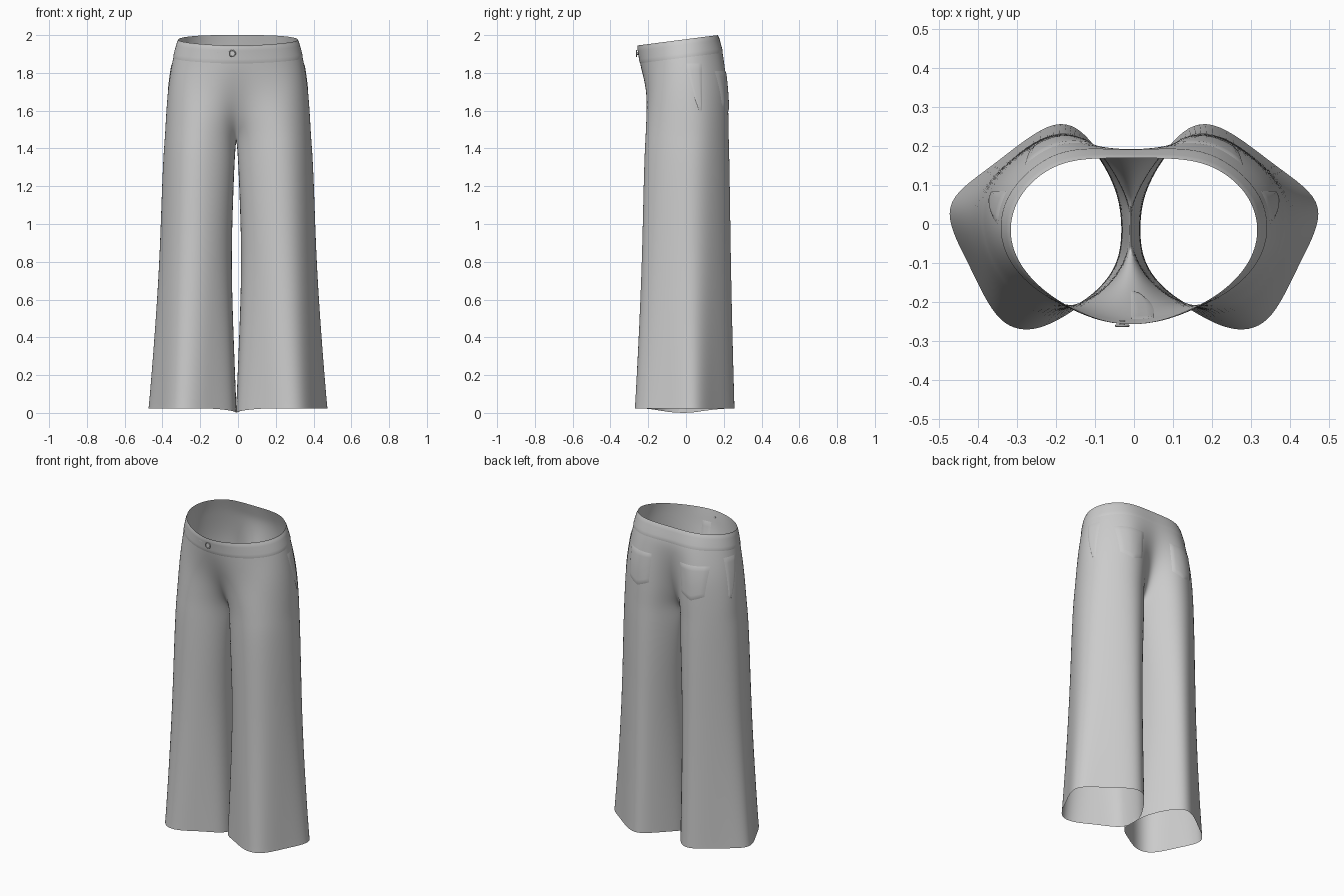
import bpy, bmesh, math
from mathutils import Vector
from mathutils.bvhtree import BVHTree

if "Cube" in bpy.data.objects:
    bpy.data.objects.remove(bpy.data.objects["Cube"])

# Half cross-sections (x, y): centre front -> outer side -> centre back
WAIST = [(0, -.257), (.08, -.246), (.16, -.213), (.235, -.165), (.295, -.095),
         (.316, -.01), (.285, .08), (.2, .148), (.1, .167), (0, .168)]
YOKE = [(0, -.24), (.09, -.232), (.18, -.205), (.26, -.16), (.325, -.09),
        (.347, 0), (.315, .095), (.215, .18), (.11, .2), (0, .195)]
HIP = [(0, -.203), (.09, -.212), (.185, -.202), (.28, -.165), (.345, -.09),
       (.37, .01), (.335, .115), (.22, .213), (.105, .21), (0, .175)]
SEAT = [(0, -.145), (.07, -.187), (.185, -.211), (.285, -.177), (.357, -.09),
        (.38, .022), (.34, .128), (.208, .223), (.087, .2), (0, .125)]
# Closed leg sections: the last two points lie on the inner leg
CROTCH = [(0, -.08), (.055, -.16), (.18, -.213), (.29, -.185), (.363, -.09),
          (.384, .028), (.34, .132), (.205, .226), (.08, .185), (0, .07), (0, .02), (0, -.03)]
KNEE = [(.06, -.13), (.12, -.19), (.215, -.232), (.315, -.205), (.385, -.095),
        (.415, .035), (.345, .14), (.2, .24), (.11, .195), (.055, .11), (.032, .03), (.032, -.06)]
HEM = [(.03, -.135), (.13, -.205), (.24, -.265), (.345, -.246), (.42, -.1),
       (.478, .045), (.36, .145), (.2, .262), (.1, .2), (.03, .1), (.003, .03), (.003, -.06)]


def mix(a, b, t):
    return [(p[0] + (q[0] - p[0]) * t, p[1] + (q[1] - p[1]) * t) for p, q in zip(a, b)]


def tighten(ring, pelvis):
    """Push points outwards so the subdivided surface passes through them."""
    out, n = [], len(ring)
    for i, (x, y) in enumerate(ring):
        a, b = ring[i - 1], ring[(i + 1) % n]
        if pelvis:
            if i > 9:
                out.append((x, y))
                continue
            if i == 0:
                a = (-b[0], b[1])
            if i == 9:
                b = (-a[0], a[1])
        out.append((x + (2 * x - a[0] - b[0]) / 5.5, y + (2 * y - a[1] - b[1]) / 5.5))
    return out


# (section, front z, back z), top to bottom
levels = [(WAIST, 1.945, 2.0), (mix(WAIST, YOKE, .55), 1.89, 1.94), (YOKE, 1.83, 1.88),
          (HIP, 1.7, 1.73), (SEAT, 1.56, 1.57), (CROTCH, 1.465, 1.465),
          (mix(CROTCH, KNEE, .3), 1.37, 1.37), (mix(CROTCH, KNEE, .65), 1.12, 1.12),
          (KNEE, .8, .8), (mix(KNEE, HEM, .45), .4, .4), (mix(KNEE, HEM, .93), .06, .06),
          (HEM, .024, .024)]

# Trousers shell: both halves welded along the centre seam
bm = bmesh.new()
for s in (1, -1):
    rows = []
    for k, (ring, zf, zb) in enumerate(levels):
        row = []
        for i, (x, y) in enumerate(tighten(ring, k < 6)):
            t = (y - ring[0][1]) / (ring[9][1] - ring[0][1]) if zf != zb else 0
            z = zf + (zb - zf) * min(1, max(0, t))
            if k == 11:
                z -= .024 if i > 9 else .012 if i in (0, 9) else 0
            row.append(bm.verts.new((s * x, y, z)))
        rows.append(row)
    for k in range(len(rows) - 1):
        n = 9 if k < 5 else 12
        for i in range(n):
            j = (i + 1) % 12
            bm.faces.new((rows[k][i], rows[k][j], rows[k + 1][j], rows[k + 1][i]))
seam = [v for v in bm.verts if abs(v.co.x) < 1e-5]
bmesh.ops.remove_doubles(bm, verts=seam, dist=1e-4)
for v in bm.verts:
    v.co.x -= .009 * max(0, 1 - abs(v.co.x) / .25)
bmesh.ops.recalc_face_normals(bm, faces=bm.faces)


def make(name, bm):
    me = bpy.data.meshes.new(name)
    bm.to_mesh(me)
    bm.free()
    ob = bpy.data.objects.new(name, me)
    bpy.context.collection.objects.link(ob)
    for p in me.polygons:
        p.use_smooth = True
    return ob


trousers = make("trousers", bm)
sub = trousers.modifiers.new("smooth", 'SUBSURF')
sub.levels = sub.render_levels = 3
bpy.context.view_layer.update()
cloth = BVHTree.FromObject(trousers, bpy.context.evaluated_depsgraph_get())


def patch(name, ray, nu, nv, off=.004, wrap=False):
    """Sewn-on panel: a grid of rays projected on the cloth, edges tucked down."""
    bm = bmesh.new()
    grid = []
    for a in range(nu + (0 if wrap else 1)):
        col = []
        for b in range(nv + 1):
            o, d = ray(a / nu, b / nv)
            hit = cloth.ray_cast(o, d)[0]
            edge = b in (0, nv) or (not wrap and a in (0, nu))
            col.append(bm.verts.new(hit - d * (off * (.2 if edge else 1))) if hit else None)
        grid.append(col)
    for a in range(nu):
        c, d = grid[a], grid[(a + 1) % len(grid)]
        for b in range(nv):
            q = (c[b], d[b], d[b + 1], c[b + 1])
            if all(q):
                bm.faces.new(q)
    bmesh.ops.recalc_face_normals(bm, faces=bm.faces)
    return make(name, bm)


# Waistband
def band_ray(u, v):
    a = u * 2 * math.pi
    out = Vector((math.cos(a), math.sin(a), 0))
    hit = cloth.ray_cast(Vector((0, -.04, 1.92)) + out, -out)[0]
    z = 1.939 + .129 * (hit.y + .257) - .09 * v
    return Vector((0, -.04, z)) + out, -out


patch("waistband", band_ray, 96, 8, .003, True)

for s, side in ((1, "right"), (-1, "left")):
    # Back pocket with a pointed bottom
    def back_ray(u, v):
        low = 1.625 - .03 * (1 - abs(2 * u - 1))
        x = .19 + (u - .5) * (.18 - .03 * v)
        return Vector((s * x, 1, 1.81 + (low - 1.81) * v)), Vector((0, -1, 0))

    patch(side + "_back_pocket", back_ray, 14, 14, .005)

    # Curved side pocket facing
    def side_ray(u, v):
        y0 = .0 + .07 * v ** 1.3
        return Vector((s, y0 + (.085 - y0) * u, 1.85 - .25 * v)), Vector((-s, 0, 0))

    patch(side + "_side_pocket", side_ray, 8, 16, .004)


# Fly facing inside the centre front
def fly_ray(u, v):
    w = .06 * math.sqrt(max(.02, 1 - v ** 4))
    return Vector((-.008 + w * u, -1, 1.87 - .25 * v)), Vector((0, 1, 0))


patch("fly_facing", fly_ray, 6, 16, -.004)


# Buttonhole stitching left of the button
def hole_ray(u, v):
    return Vector((-.112 + .03 * u, -1, 1.907 + (v - .5) * .008)), Vector((0, 1, 0))


patch("buttonhole", hole_ray, 8, 2, .005)

# Button: disc, raised rim and shank
hit = cloth.ray_cast(Vector((-.03, -1, 1.903)), Vector((0, 1, 0)))[0]
for name, r, depth, dy in (("button_disc", .017, .004, .011), ("button_shank", .007, .014, .005)):
    bpy.ops.mesh.primitive_cylinder_add(vertices=32, radius=r, depth=depth,
                                        location=hit - Vector((0, dy, 0)), rotation=(math.pi / 2, 0, 0))
    bpy.context.object.name = name
    bpy.ops.object.shade_smooth_by_angle()
bpy.ops.mesh.primitive_torus_add(major_radius=.016, minor_radius=.003, major_segments=32, minor_segments=10,
                                 location=hit - Vector((0, .012, 0)), rotation=(math.pi / 2, 0, 0))
bpy.context.object.name = "button_rim"
bpy.ops.object.shade_smooth_by_angle()
